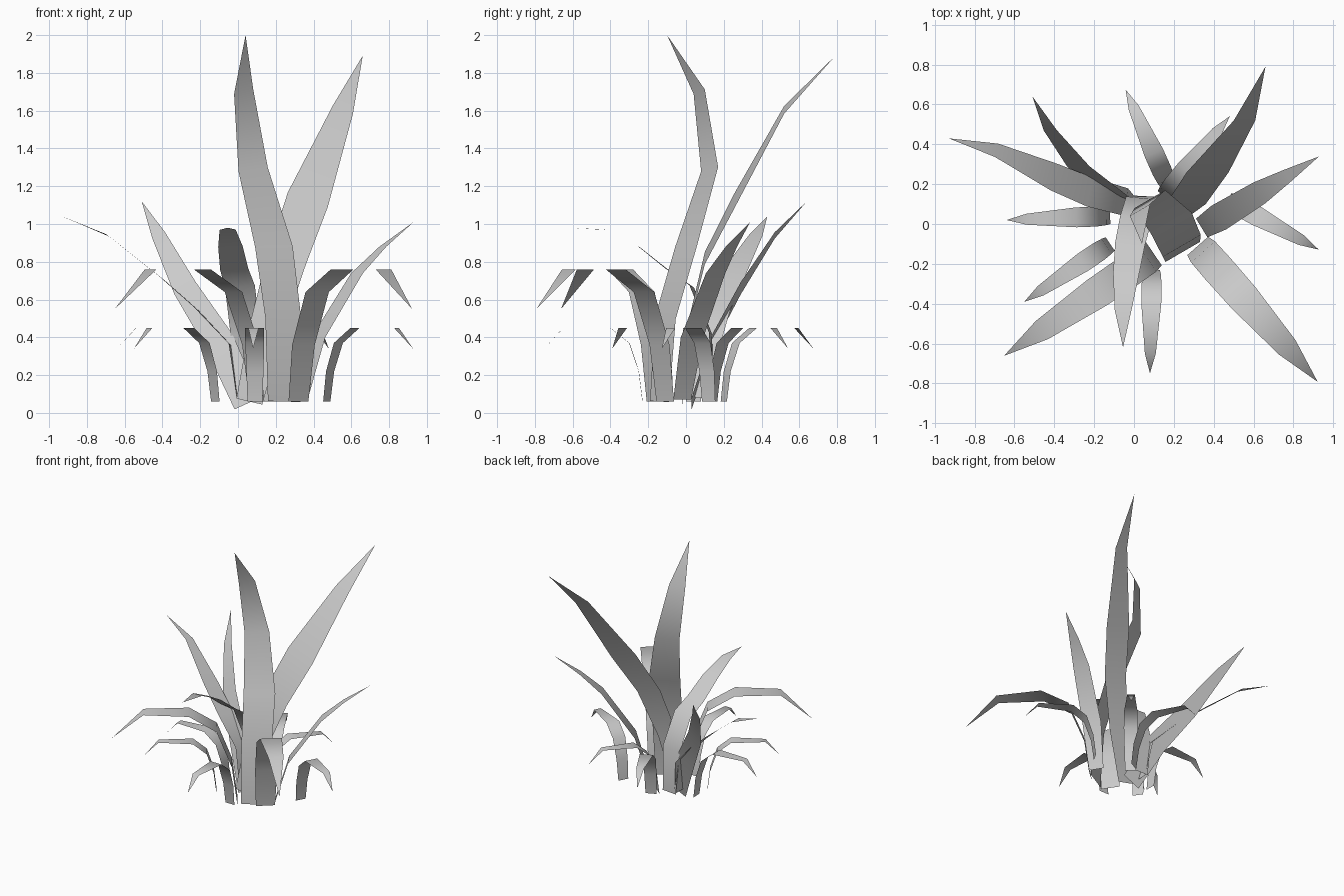
import bpy
from mathutils import Vector

cube = bpy.data.objects.get("Cube")
if cube:
    bpy.data.objects.remove(cube, do_unlink=True)

grey = bpy.data.materials.new("leaf_grey")
grey.use_nodes = True
GREY = (0.6, 0.6, 0.6, 1.0)
grey.diffuse_color = GREY
grey.node_tree.nodes["Principled BSDF"].inputs["Base Color"].default_value = GREY


def blade(name, path, widths, facing):
    """Flat tapering strip along a path, its upper side turned towards facing."""
    pts = [Vector(p) for p in path]
    f = Vector(facing)
    verts, faces = [], []
    for i, p in enumerate(pts[:-1]):
        before = (p - pts[i - 1]).normalized() if i else Vector()
        tangent = before + (pts[i + 1] - p).normalized()
        half = tangent.cross(f).normalized() * widths[i] / 2
        verts += [p - half, p + half]
        if i:
            k = 2 * i
            faces.append((k - 2, k - 1, k + 1, k))
    n = len(verts)
    verts.append(pts[-1])
    faces.append((n - 2, n - 1, n))
    mesh = bpy.data.meshes.new(name)
    mesh.from_pydata(verts, [], faces)
    mesh.materials.append(grey)
    mesh.shade_smooth()
    obj = bpy.data.objects.new(name, mesh)
    bpy.context.collection.objects.link(obj)


def outward(d):
    return (-0.5 * d.x, -0.5 * d.y, 1)


def arching(name, base, tip, profile, widths):
    """Drooping leaf: a (reach, height) profile swung towards its tip."""
    b = Vector(base)
    d = (Vector(tip) - b).normalized()
    path = [(b.x + d.x * r, b.y + d.y * r, z) for r, z in profile]
    blade(name, path, widths, outward(d))


# Short drooping leaves around the foot
LOW = [(0, .06), (.02, .22), (.07, .37), (.17, .45), (.42, .45), (.52, .34)]
LOW_W = [.08, .09, .1, .1, .055]
for name, base, tip in [
    ("low_leaf_back", (.17, .20), (-.04, .67)),
    ("low_leaf_back_left", (.15, .14), (.48, .54)),
    ("low_leaf_left", (.47, .12), (.93, -.13)),
    ("low_leaf_front", (.09, -.23), (.08, -.75)),
    ("low_leaf_front_right", (-.12, -.10), (-.55, -.39)),
    ("low_leaf_right", (-.12, .04), (-.64, .02)),
]:
    arching(name, base, tip, LOW, LOW_W)

# Longer drooping leaves
MID = [(0, .06), (.04, .36), (.15, .64), (.35, .76), (.68, .76), (.91, .55)]
MID_W = [.14, .16, .165, .16, .11]
arching("mid_leaf_left", (.32, -.11), (.92, -.79), MID, MID_W)
arching("mid_leaf_right", (.10, -.15), (-.65, -.66), MID, MID_W)

# Rising side leaf
RISING = [(0, .07), (.1, .40), (.34, .74), (.5, .88), (.69, 1.01)]
arching("rising_leaf_left", (.34, -.02), (.93, .34), RISING, [.11, .14, .12, .07])

# Long leaf sweeping out to the right
blade("sweeping_leaf_right",
      [(.0, .08, .08), (-.04, .11, .36), (-.22, .16, .55), (-.4, .235, .71),
       (-.69, .37, .94), (-.93, .43, 1.04)],
      [.11, .14, .15, .14, .07], (.6, 0, .8))

# Leaf bending over towards the front
blade("bent_leaf_front",
      [(.05, .14, .08), (.04, .13, .42), (.01, .03, .67), (-.02, -.1, .76),
       (-.04, -.25, .88), (-.055, -.43, .97), (-.055, -.62, .98)],
      [.12, .16, .16, .15, .13, .085], (0, .5, 1))

# Upright leaf leaning back to the right
blade("upright_leaf_right",
      [(.05, .03, .05), (-.1, .14, .38), (-.28, .29, .66), (-.42, .47, .94),
       (-.51, .64, 1.12)],
      [.15, .16, .13, .075], (0, -1, 0))

# Tall leaf leaning back to the left
blade("tall_leaf_left",
      [(.06, -.02, .06), (.15, .01, .45), (.26, .1, .82), (.37, .26, 1.13),
       (.555, .52, 1.605), (.66, .79, 1.89)],
      [.14, .18, .21, .225, .115], (0, -1, 0))

# Tallest leaf at the centre, curling forward at its tip
blade("tallest_leaf",
      [(.245, -.14, .06), (.24, -.11, .5), (.19, 0, .88), (.08, .125, 1.29),
       (.03, .07, 1.7), (.04, -.1, 2.0)],
      [.2, .22, .23, .18, .12], (.5, -.86, 0))
